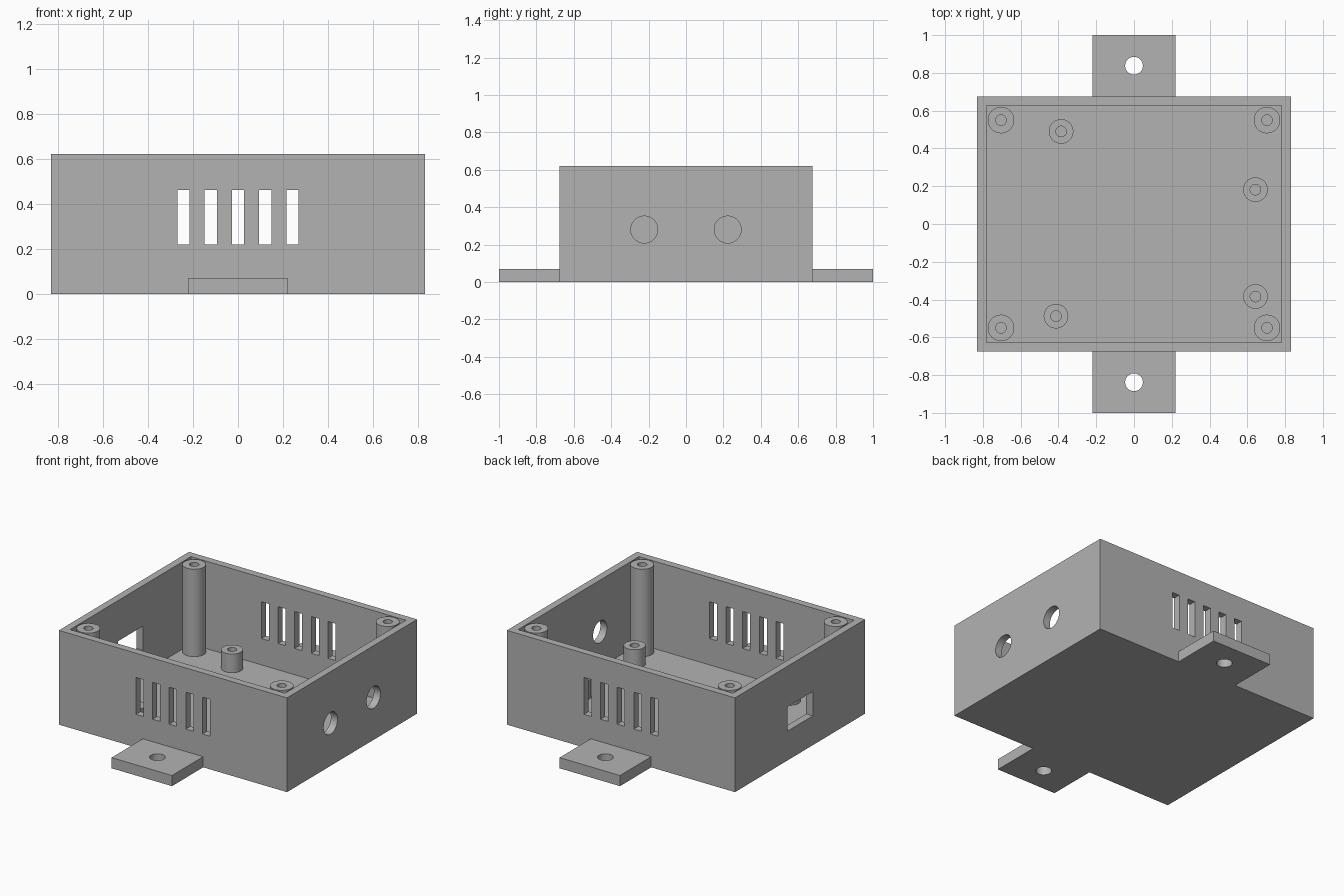
import bpy, bmesh, math
from mathutils import Matrix, Vector

cube = bpy.data.objects.get("Cube")
if cube:
    bpy.data.objects.remove(cube, do_unlink=True)

# Overall sizes
HX, HY, H = 0.83, 0.676, 0.62
WALL, FLOOR = 0.048, 0.045
TAB_W, TAB_H = 0.22, 0.07

grey = bpy.data.materials.new("plain_grey")
grey.use_nodes = True
grey.diffuse_color = (0.45, 0.45, 0.45, 1)
grey.node_tree.nodes["Principled BSDF"].inputs["Base Color"].default_value = (0.45, 0.45, 0.45, 1)


def add_box(bm, lo, hi):
    lo, hi = Vector(lo), Vector(hi)
    m = Matrix.Translation((lo + hi) / 2) @ Matrix.Diagonal((*(hi - lo), 1))
    bmesh.ops.create_cube(bm, size=1, matrix=m)


def add_rod(bm, centre, radius, length, axis="Z"):
    m = Matrix.Translation(centre)
    if axis == "X":
        m = m @ Matrix.Rotation(math.pi / 2, 4, "Y")
    bmesh.ops.create_cone(bm, cap_ends=True, segments=48, radius1=radius,
                          radius2=radius, depth=length, matrix=m)


def finish(bm, name):
    bmesh.ops.recalc_face_normals(bm, faces=bm.faces)
    mesh = bpy.data.meshes.new(name)
    bm.to_mesh(mesh)
    bm.free()
    mesh.materials.append(grey)
    ob = bpy.data.objects.new(name, mesh)
    bpy.context.collection.objects.link(ob)
    return ob


def select(ob):
    bpy.ops.object.select_all(action="DESELECT")
    ob.select_set(True)
    bpy.context.view_layer.objects.active = ob


def smooth(ob):
    select(ob)
    bpy.ops.object.shade_smooth_by_angle(angle=math.radians(30))


def cut(ob, cutter):
    cutter.hide_render = True
    mod = ob.modifiers.new("cut", "BOOLEAN")
    mod.operation, mod.solver, mod.object = "DIFFERENCE", "EXACT", cutter
    select(ob)
    bpy.ops.object.modifier_apply(modifier=mod.name)
    bpy.data.objects.remove(cutter, do_unlink=True)


# Open-topped case
bm = bmesh.new()
add_box(bm, (-HX, -HY, 0), (HX, HY, H))
case = finish(bm, "case")

bm = bmesh.new()
add_box(bm, (WALL - HX, WALL - HY, FLOOR), (HX - WALL, HY - WALL, H + 0.2))
cut(case, finish(bm, "cavity_cutter"))

# Vent slots in front and back, cable holes on one end, port on the other
bm = bmesh.new()
for i in range(-2, 3):
    x = i * 0.121
    add_box(bm, (x - 0.027, -HY - 0.1, 0.218), (x + 0.027, HY + 0.1, 0.46))
cut(case, finish(bm, "vent_cutter"))

bm = bmesh.new()
for y in (-0.223, 0.223):
    add_rod(bm, (HX, y, 0.28), 0.072, 0.3, "X")
add_box(bm, (-HX - 0.1, -0.132, 0.193), (-HX + 0.1, 0.132, 0.353))
cut(case, finish(bm, "port_cutter"))
smooth(case)

# Mounting tabs with screw holes
for side, name in ((-1, "front_tab"), (1, "back_tab")):
    bm = bmesh.new()
    inner, outer = sorted((side * HY, side))
    add_box(bm, (-TAB_W, inner, 0), (TAB_W, outer, TAB_H))
    tab = finish(bm, name)
    bm = bmesh.new()
    add_rod(bm, (0, side * 0.838, TAB_H / 2), 0.047, 0.3)
    cut(tab, finish(bm, "tab_hole_cutter"))
    smooth(tab)


# Hollow screw posts, turned from a closed profile
def post(name, x, y, radius, top, hole=0.028):
    bm = bmesh.new()
    base = FLOOR - 0.01
    vs = [bm.verts.new((r, 0, z)) for r, z in
          ((hole, base), (radius, base), (radius, top), (hole, top))]
    edges = [bm.edges.new((vs[i], vs[(i + 1) % 4])) for i in range(4)]
    bmesh.ops.spin(bm, geom=vs + edges, cent=(0, 0, 0), axis=(0, 0, 1),
                   angle=math.tau, steps=48)
    bmesh.ops.remove_doubles(bm, verts=bm.verts, dist=0.0001)
    ob = finish(bm, name)
    ob.location = (x, y, 0)
    smooth(ob)


for sx, side in ((-1, "right"), (1, "left")):
    for sy, end in ((-1, "front"), (1, "back")):
        post(f"{end}_{side}_lid_post", sx * 0.704, sy * 0.55, 0.07, H)

for i, (x, y) in enumerate(((-0.386, 0.49), (0.643, 0.182),
                            (0.643, -0.384), (-0.413, -0.488))):
    post(f"board_standoff_{i + 1}", x, y, 0.065, 0.168)
